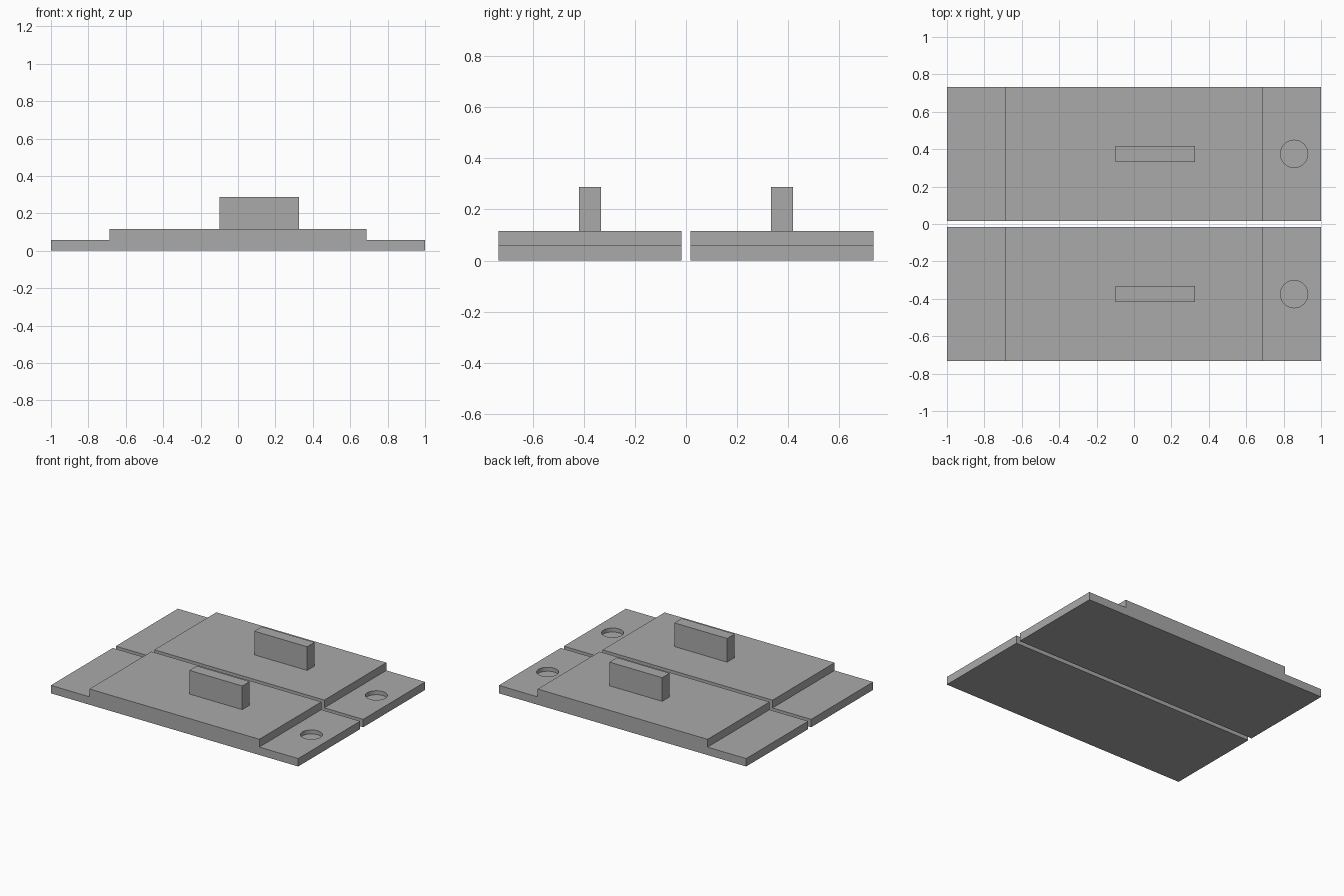
import bpy
import bmesh

cube = bpy.data.objects.get("Cube")
if cube:
    bpy.data.objects.remove(cube, do_unlink=True)

LANE = 0.375        # distance of each plate's centre line from the middle
HALF_WIDTH = 0.358
EDGE_Z, TOP_Z, FIN_Z = 0.058, 0.115, 0.288

grey = bpy.data.materials.new("plain grey")
grey.use_nodes = True
colour = (0.40, 0.40, 0.40, 1)
grey.diffuse_color = colour
grey.node_tree.nodes["Principled BSDF"].inputs["Base Color"].default_value = colour


def extrude_profile(name, points, y, half_depth):
    """Solid made from an x-z outline, extruded along y."""
    bm = bmesh.new()
    face = bm.faces.new([bm.verts.new((x, y - half_depth, z)) for x, z in points])
    result = bmesh.ops.extrude_face_region(bm, geom=[face])
    moved = [v for v in result["geom"] if isinstance(v, bmesh.types.BMVert)]
    bmesh.ops.translate(bm, verts=moved, vec=(0, 2 * half_depth, 0))
    bmesh.ops.recalc_face_normals(bm, faces=bm.faces)
    mesh = bpy.data.meshes.new(name)
    bm.to_mesh(mesh)
    bm.free()
    mesh.materials.append(grey)
    obj = bpy.data.objects.new(name, mesh)
    bpy.context.collection.objects.link(obj)
    return obj


def drill(obj, x, y, floor, radius):
    """Cut a round blind hole down to the floor height."""
    bpy.ops.mesh.primitive_cylinder_add(vertices=48, radius=radius, depth=0.2,
                                        location=(x, y, floor + 0.1))
    cutter = bpy.context.object
    cutter.name = "hole_cutter"
    cutter.hide_render = True
    cutter.data.materials.append(grey)
    cut = obj.modifiers.new("hole", "BOOLEAN")
    cut.operation = "DIFFERENCE"
    cut.solver = "EXACT"
    cut.object = cutter
    bpy.context.view_layer.objects.active = obj
    bpy.ops.object.modifier_apply(modifier=cut.name)
    bpy.data.objects.remove(cutter, do_unlink=True)


# Stepped plate outline: thin ledges at both ends, raised middle
plate = [(-1, 0), (1, 0), (1, EDGE_Z), (0.686, EDGE_Z), (0.686, TOP_Z),
         (-0.688, TOP_Z), (-0.688, EDGE_Z), (-1, EDGE_Z)]
fin = [(-0.1, TOP_Z), (0.327, TOP_Z), (0.327, FIN_Z), (-0.1, FIN_Z)]

for side, y in (("front", -LANE), ("back", LANE)):
    base = extrude_profile(side + "_stepped_plate", plate, y, HALF_WIDTH)
    drill(base, 0.856, y, 0.029, 0.073)
    extrude_profile(side + "_grip_fin", fin, y, 0.043)

    # Round the hole wall's shading while keeping the hard edges
    bpy.ops.object.select_all(action="DESELECT")
    base.select_set(True)
    bpy.context.view_layer.objects.active = base
    bpy.ops.object.shade_smooth_by_angle()
